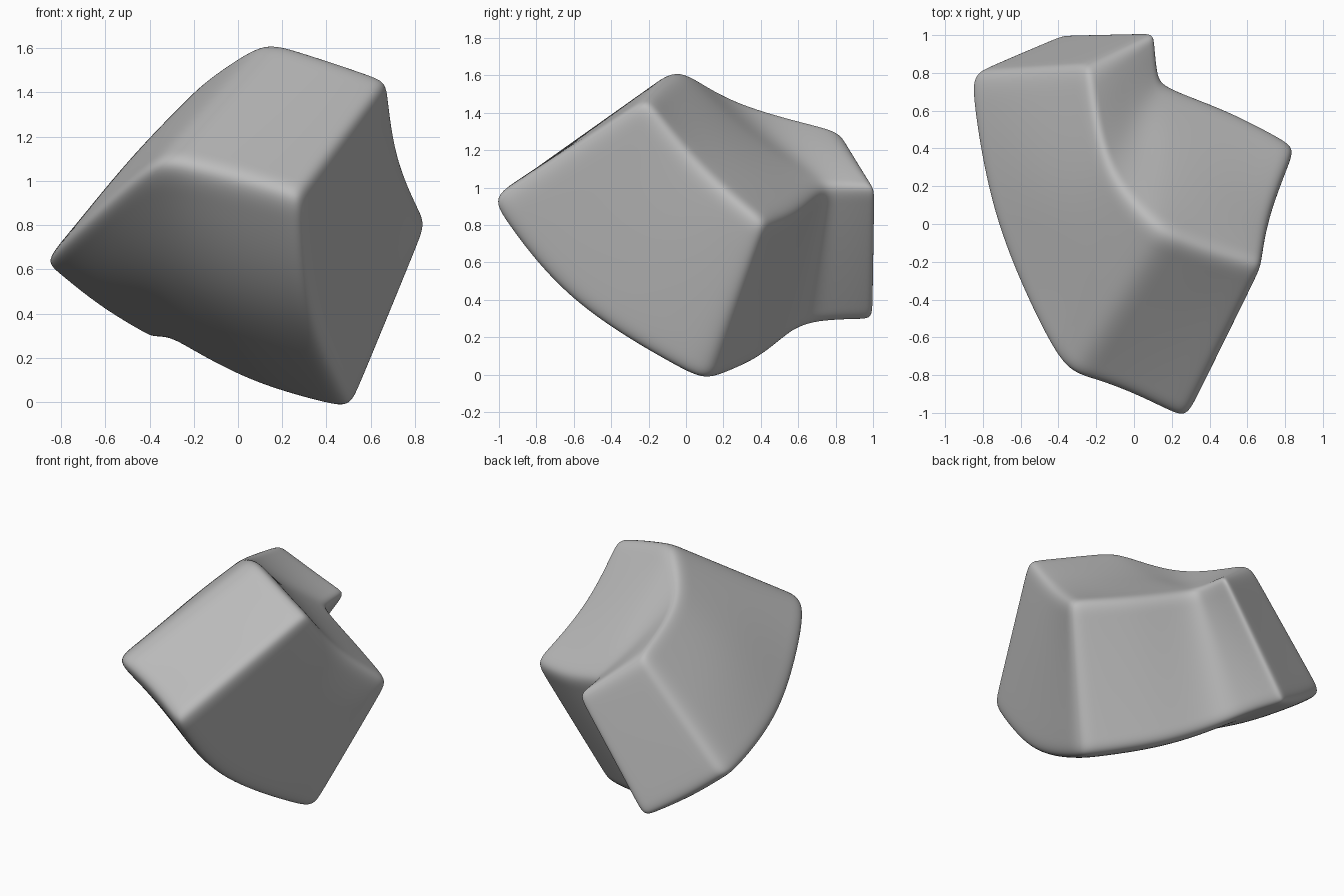
import bpy, bmesh
from mathutils import Vector

cube = bpy.data.objects.get("Cube")
if cube:
    bpy.data.objects.remove(cube, do_unlink=True)

# Four corner rails, each running from the right end to the back end
rails = [
    [(.69, -.22, 1.47), (.42, -.14, 1.56), (.14, -.01, 1.62), (-.14, .28, 1.46), (-.25, .84, 1.31)],  # top
    [(.88, .42, .81), (.52, .61, .88), (.20, .73, .99), (.14, .82, 1.00), (.12, 1.02, 1.00)],         # inner
    [(.53, .10, -.07), (.10, .39, .05), (-.20, .58, .21), (-.29, .78, .27), (-.38, 1.01, .28)],       # bottom
    [(.28, -1.07, .93), (-.08, -.89, 1.03), (-.39, -.73, 1.05), (-.75, .0, .76), (-.89, .80, .62)],   # outer
]
# Offset of the middle of each side (after the rail of that number), per station
bulges = {
    (0, 0): (-.06, -.04, -.04), (0, 1): (-.03, -.02, -.02), (0, 2): (-.02, -.02, -.04), (0, 3): (-.02, -.02, -.02),
    (2, 0): (-.10, -.20, -.07), (2, 1): (-.10, -.18, -.12), (2, 2): (-.09, -.10, -.11),
    (2, 3): (-.05, -.05, -.07), (2, 4): (-.01, 0, -.02),
    (3, 3): (-.04, 0, .03),
}


def control_points(points):
    """Push inner points outward so the smoothed rail passes near them."""
    p = [Vector(c) for c in points]
    inner = [1.3 * p[i] - .15 * (p[i - 1] + p[i + 1]) for i in range(1, len(p) - 1)]
    return [p[0], *inner, p[-1]]


rails = [control_points(r) for r in rails]
bm = bmesh.new()
crease = bm.edges.layers.float.new("crease_edge")

# One ring of corners and side middles per station
rings = []
for s in range(5):
    ring = []
    for k in range(4):
        a, b = rails[k][s], rails[(k + 1) % 4][s]
        ring.append(bm.verts.new(a))
        ring.append(bm.verts.new((a + b) / 2 + Vector(bulges.get((k, s), (0, 0, 0)))))
    rings.append(ring)

# Long sides
for r0, r1 in zip(rings, rings[1:]):
    for i in range(8):
        j = (i + 1) % 8
        bm.faces.new((r0[i], r0[j], r1[j], r1[i]))

# End faces, four quads each around a centre
for ring in (rings[0], rings[-1]):
    mids = [ring[i] for i in (1, 3, 5, 7)]
    centre = bm.verts.new(sum((v.co for v in mids), Vector()) / 4)
    for i in range(0, 8, 2):
        bm.faces.new((ring[i - 1], ring[i], ring[i + 1], centre))


def set_crease(a, b, amount):
    bm.edges.get((a, b))[crease] = amount


# Firm but rounded edges along the rails and around both ends
for i in range(0, 8, 2):
    for r0, r1 in zip(rings, rings[1:]):
        set_crease(r0[i], r1[i], .45)
for ring in (rings[0], rings[-1]):
    for i in range(8):
        set_crease(ring[i - 1], ring[i], .43)
# Softer ridge where the block turns
for i in (6, 7):
    set_crease(rings[2][i], rings[2][(i + 1) % 8], .35)

bmesh.ops.recalc_face_normals(bm, faces=bm.faces[:])
mesh = bpy.data.meshes.new("curved_block")
bm.to_mesh(mesh)
bm.free()
block = bpy.data.objects.new("curved_block", mesh)
bpy.context.collection.objects.link(block)

smooth = block.modifiers.new("Rounding", 'SUBSURF')
smooth.levels = smooth.render_levels = 5
for face in mesh.polygons:
    face.use_smooth = True

# Plain grey
grey = bpy.data.materials.new("stone_grey")
grey.use_nodes = True
colour = (.5, .5, .5, 1)
grey.diffuse_color = colour
grey.node_tree.nodes["Principled BSDF"].inputs["Base Color"].default_value = colour
mesh.materials.append(grey)
